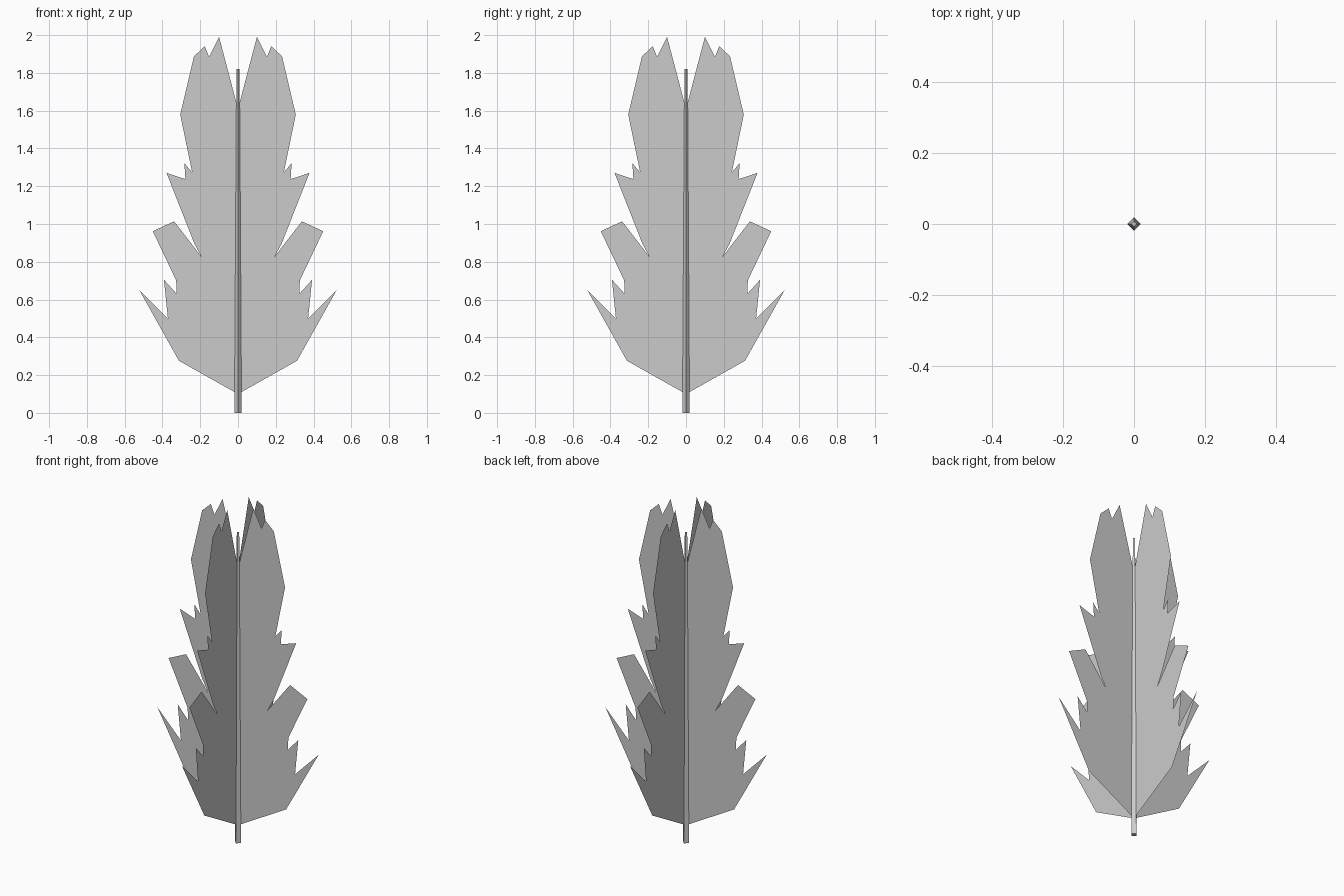
import bpy, bmesh, math
from mathutils import Matrix

if "Cube" in bpy.data.objects:
    bpy.data.objects.remove(bpy.data.objects["Cube"])


def make_object(name, bm):
    mesh = bpy.data.meshes.new(name)
    bm.to_mesh(mesh)
    bm.free()
    obj = bpy.data.objects.new(name, mesh)
    bpy.context.collection.objects.link(obj)
    return obj


def blade_outline():
    # Half silhouette as (distance from stem, height)
    pts = [(0, 0.10), (0.313, 0.276)]
    for i in range(5):
        pts += [(0.524 - 0.0727 * i, 0.653 + 0.3087 * i),   # outer tip
                (0.371 - 0.050 * i, 0.498 + 0.311 * i),     # valley
                (0.392 - 0.054 * i, 0.705 + 0.309 * i)]     # inner tip
        if i < 4:                                           # pocket to next lobe
            pts += [(0.220 - 0.028 * i, 0.514 + 0.311 * i),
                    (0.220 - 0.028 * i, 0.546 + 0.311 * i),
                    (0.271 - 0.040 * i, 0.583 + 0.313 * i)]
    # Top lobe
    pts += [(0.100, 1.755), (0.100, 1.99), (0, 1.61)]
    return pts


# Tapered four-sided stem
bm = bmesh.new()
bmesh.ops.create_cone(bm, cap_ends=True, segments=4, radius1=0.019, radius2=0.008,
                      depth=1.82, matrix=Matrix.Translation((0, 0, 0.91)))
# Keep the corners on the x and y axes
v = bm.verts[:][0].co
turn = -math.atan2(v.y, v.x)
bmesh.ops.rotate(bm, verts=bm.verts, cent=(0, 0, 0), matrix=Matrix.Rotation(turn, 3, 'Z'))
make_object("stem", bm)

# Four flat jagged leaf blades around the stem
for k in range(4):
    c, s = ((1, 0), (0, 1), (-1, 0), (0, -1))[k]
    bm = bmesh.new()
    face = bm.faces.new([bm.verts.new((r * c, r * s, z)) for r, z in blade_outline()])
    bmesh.ops.triangulate(bm, faces=[face])
    make_object(f"leaf_blade_{k + 1}", bm)
